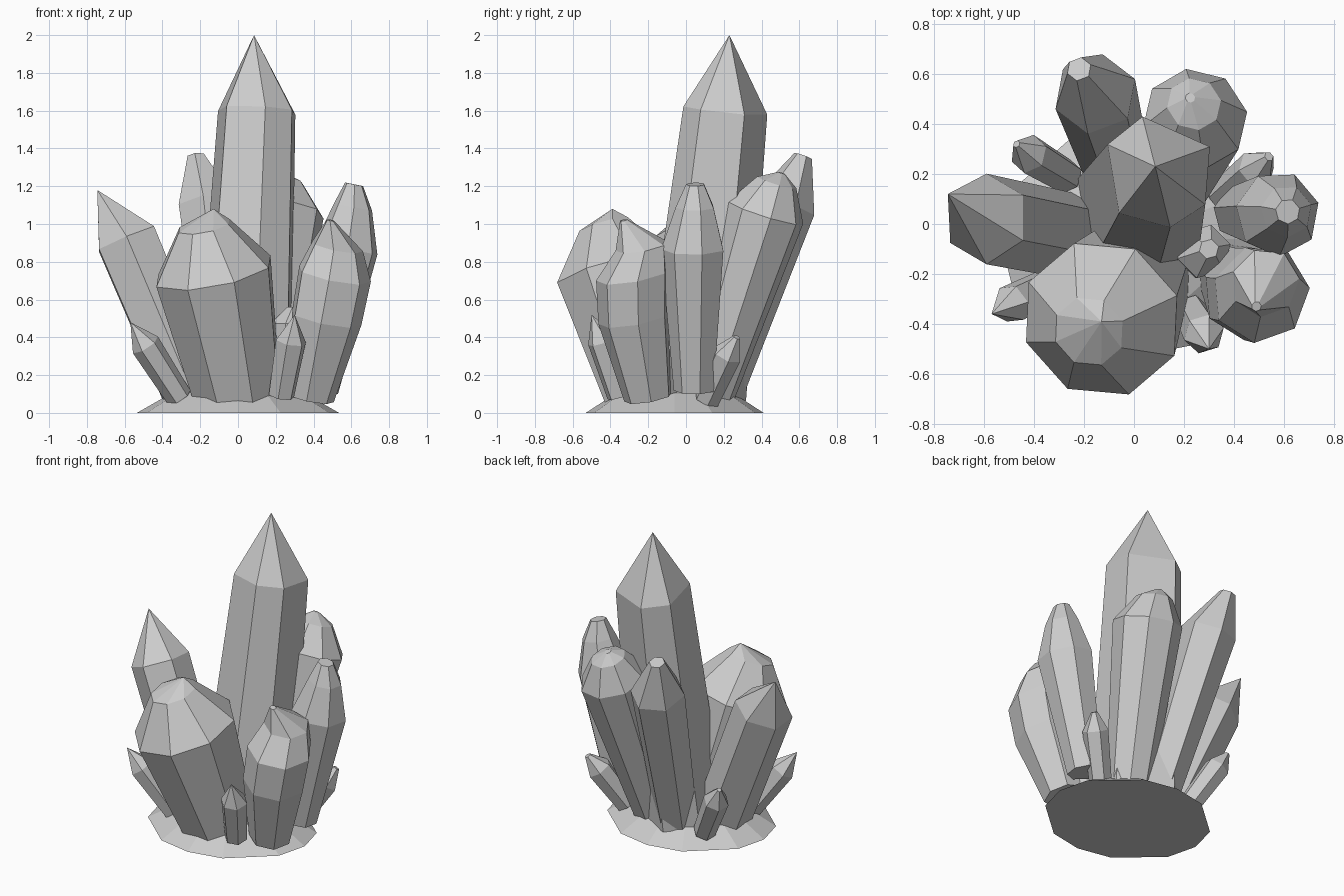
import bpy, bmesh
from math import radians, cos, sin
from mathutils import Vector

cube = bpy.data.objects.get("Cube")
if cube:
    bpy.data.objects.remove(cube, do_unlink=True)

# One pale grey for the whole cluster
stone = bpy.data.materials.new("pale_grey_stone")
stone.use_nodes = True
grey = (0.6, 0.6, 0.6, 1)
stone.diffuse_color = grey
stone.node_tree.nodes["Principled BSDF"].inputs["Base Color"].default_value = grey


def evenly(sides, start=0):
    """Angles in degrees of a regular cross-section."""
    return [start + 360 * i / sides for i in range(sides)]


def loft(name, angles, rings, axis=None):
    """Skin rings (x, y, z, radius) set square to the axis; radius 0 makes a point."""
    centres = [Vector(r[:3]) for r in rings]
    axis = (axis or centres[1] - centres[0]).normalized()
    u = Vector((1, 0, 0))
    u = (u - axis * u.dot(axis)).normalized()
    v = axis.cross(u)
    bm = bmesh.new()
    loops = []
    for centre, ring in zip(centres, rings):
        radius = ring[3]
        if radius == 0:
            loops.append([bm.verts.new(centre)] * len(angles))
            continue
        loops.append([bm.verts.new(centre + radius * (u * cos(radians(a)) + v * sin(radians(a))))
                      for a in angles])
    for low, high in zip(loops, loops[1:]):
        for i in range(len(angles)):
            j = (i + 1) % len(angles)
            corners = [low[i], low[j], high[j], high[i]]
            bm.faces.new(list(dict.fromkeys(corners)))
    bm.faces.new(loops[0][::-1])
    if rings[-1][3] > 0:
        bm.faces.new(loops[-1])
    bmesh.ops.recalc_face_normals(bm, faces=bm.faces)
    mesh = bpy.data.meshes.new(name)
    bm.to_mesh(mesh)
    bm.free()
    mesh.materials.append(stone)
    obj = bpy.data.objects.new(name, mesh)
    bpy.context.collection.objects.link(obj)
    return obj


# Low rock mound with flattened diagonals, slightly narrower front to back
rim = [quarter + step for quarter in (0, 90, 180, 270) for step in (0, 25, 65)]
mound = loft("rock_mound", rim,
             [(0, 0, 0, .535), (0, 0, .1, .36), (0, 0, .13, .25)], Vector((0, 0, 1)))
for vert in mound.data.vertices:
    vert.co.y = vert.co.y * .88 - .06

# Tall central crystal
loft("central_crystal", [-35, 26, 106, 152, 227, 282],
     [(.025, .045, .09, .285), (.097, .21, 1.6, .23), (.085, .23, 2, 0)])

# Large crystals leaning outward around it
loft("left_side_crystal", evenly(6, 30),
     [(-.24, -.05, .09, .175), (-.59, .02, .92, .182), (-.745, .12, 1.18, 0)])
loft("back_left_crystal", evenly(6, 20),
     [(-.05, .17, .1, .13), (-.155, .52, 1.1, .17), (-.22, .62, 1.36, .05)])
loft("back_right_crystal", evenly(8, 10),
     [(.14, .12, .1, .14), (.245, .42, 1.06, .212), (.24, .48, 1.22, .11), (.225, .505, 1.27, .02)])
loft("right_side_crystal", evenly(7, 15),
     [(.425, .045, .12, .11), (.575, .04, .87, .172), (.61, .05, 1.09, .105), (.615, .05, 1.21, .05)])
loft("front_crystal", evenly(8, 20),
     [(0, -.2, .08, .24), (-.13, -.38, .75, .327), (-.18, -.43, .99, .145), (-.13, -.39, 1.08, 0)])
loft("front_right_crystal", evenly(7, 5),
     [(.38, -.2, .08, .13), (.465, -.275, .5, .193), (.508, -.28, .73, .2),
      (.525, -.235, .88, .14), (.49, -.33, 1.02, .02)])

# Small shards around the rim, and one tucked beside the central crystal
shards = {
    "front_left_shard": [(-.31, -.23, .08, .07), (-.49, -.32, .36, .08), (-.57, -.36, .48, 0)],
    "front_shard": [(.23, -.35, .09, .07), (.28, -.44, .38, .083), (.3, -.5, .52, 0)],
    "back_right_shard": [(.36, .11, .07, .07), (.49, .22, .31, .08), (.54, .27, .4, .02)],
    "back_left_shard": [(-.27, .19, .08, .07), (-.42, .28, .36, .08), (-.47, .32, .46, .015)],
    "inner_shard": [(.27, -.12, .08, .1), (.28, -.11, .47, .11), (.3, -.1, .56, .04)],
}
for name, rings in shards.items():
    loft(name, evenly(6, 15), rings)
